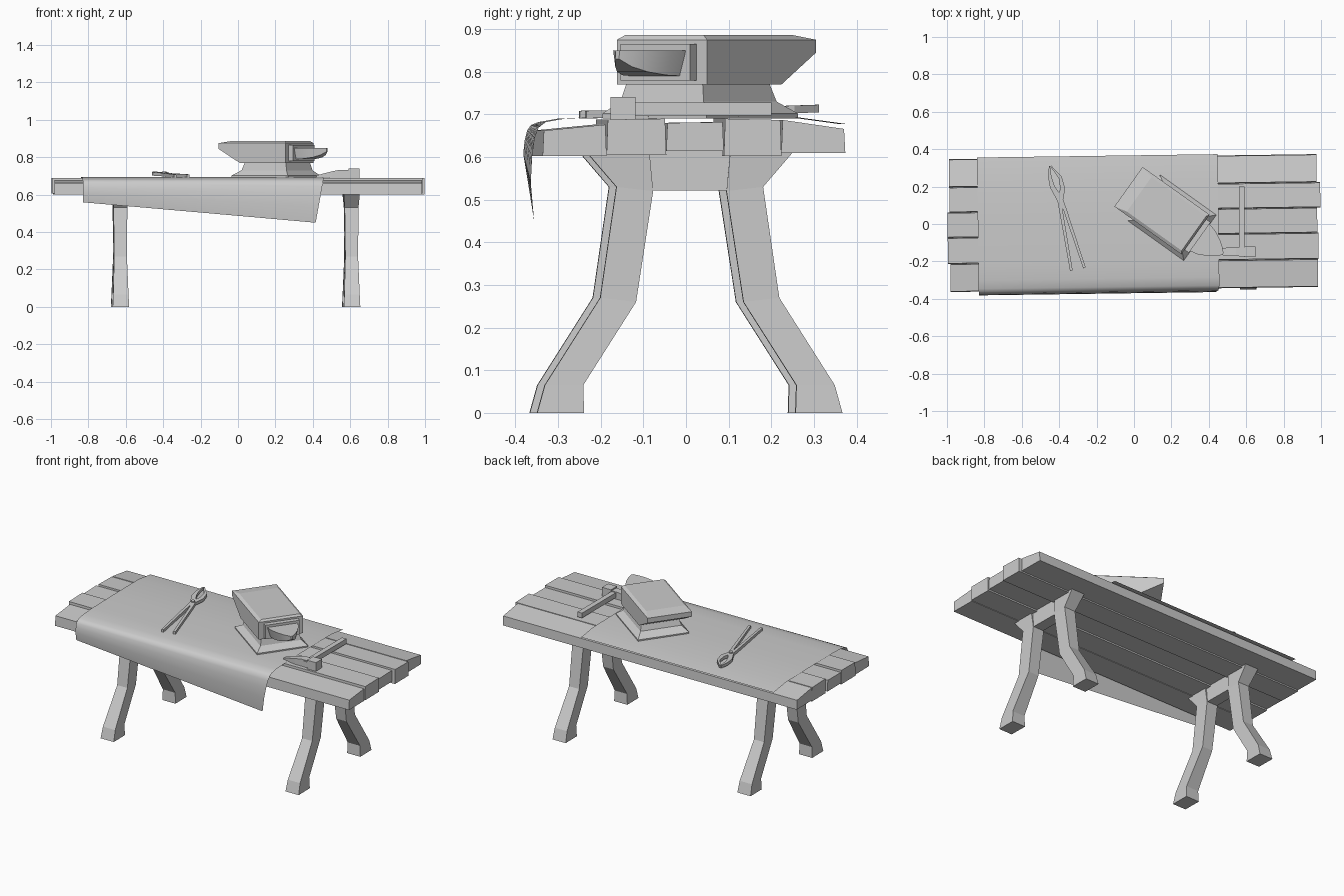
import bpy, bmesh, math
from mathutils import Matrix, Vector

cube = bpy.data.objects.get("Cube")
if cube:
    bpy.data.objects.remove(cube, do_unlink=True)

mat = bpy.data.materials.new("plain_grey")
mat.use_nodes = True
grey = (0.6, 0.6, 0.6, 1)
mat.diffuse_color = grey
mat.node_tree.nodes["Principled BSDF"].inputs["Base Color"].default_value = grey

SKEW = Matrix.Rotation(math.radians(0.8), 4, 'Z')
ANVIL = Matrix.Translation((0.174, 0.054, 0)) @ Matrix.Rotation(math.radians(-35.5), 4, 'Z')
PLAIN = Matrix.Identity(4)


def loft(name, rings, matrix=PLAIN, closed=True, smooth=False):
    """Skin a series of cross-sections; closed sections get end caps."""
    bm = bmesh.new()
    rows = [[bm.verts.new(p) for p in ring] for ring in rings]
    n = len(rows[0])
    for a, b in zip(rows, rows[1:]):
        for i in range(n if closed else n - 1):
            j = (i + 1) % n
            bm.faces.new((a[i], a[j], b[j], b[i]))
    if closed:
        bm.faces.new(rows[0])
        bm.faces.new(rows[-1])
    bmesh.ops.recalc_face_normals(bm, faces=bm.faces)
    mesh = bpy.data.meshes.new(name)
    bm.to_mesh(mesh)
    bm.free()
    mesh.materials.append(mat)
    ob = bpy.data.objects.new(name, mesh)
    bpy.context.collection.objects.link(ob)
    ob.matrix_world = matrix
    if smooth:
        bpy.ops.object.select_all(action='DESELECT')
        ob.select_set(True)
        bpy.context.view_layer.objects.active = ob
        bpy.ops.object.shade_smooth_by_angle(angle=math.radians(40))
    return ob


def rect(x0, x1, y0, y1, z):
    return [(x0, y0, z), (x1, y0, z), (x1, y1, z), (x0, y1, z)]


def box(name, x, y, z, matrix=PLAIN):
    return loft(name, [rect(*x, *y, h) for h in z], matrix)


# Table planks: y range, bottom, top at each side, x range
planks = [
    (-0.35, -0.20, 0.602, 0.662, 0.676, -0.985, 0.98),
    (-0.20, -0.06, 0.605, 0.688, 0.690, -0.997, 0.985),
    (-0.06, 0.075, 0.614, 0.680, 0.682, -0.997, 0.98),
    (0.075, 0.21, 0.602, 0.690, 0.687, -0.985, 0.998),
    (0.21, 0.36, 0.610, 0.687, 0.666, -0.985, 0.98),
]
for i, (y0, y1, zb, za, zc, x0, x1) in enumerate(planks):
    section = [(y0, zb), (y1, zb), (y1 - 0.003, zc), (y0 + 0.003, za)]
    loft(f"plank_{i + 1}", [[(x, y, z) for y, z in section] for x in (x0, x1)], SKEW)

# Bent legs and the cross beams joining them
leg = [  # outer y, outer z, inner y, inner z, half width
    (0.358, 0, 0.248, 0, 0.044),
    (0.340, 0.065, 0.250, 0.065, 0.041),
    (0.210, 0.27, 0.126, 0.26, 0.034),
    (0.172, 0.53, 0.086, 0.52, 0.037),
    (0.245, 0.615, 0.095, 0.615, 0.044),
]
for side, cx in (("right", -0.631), ("left", 0.605)):
    for end, s in (("front", -1), ("back", 1)):
        rings = [[(cx - w, s * yo, zo), (cx + w, s * yo, zo),
                  (cx + w, s * yi, zi), (cx - w, s * yi, zi)]
                 for yo, zo, yi, zi, w in leg]
        loft(f"{end}_{side}_leg", rings, SKEW)
    box(f"{side}_cross_beam", (cx - 0.034, cx + 0.034), (-0.1, 0.1), (0.522, 0.615), SKEW)

# Cloth draped over the front edge, hanging lower toward the left
top_profile = [(0.367, 0.678), (0.25, 0.694), (0, 0.695), (-0.2, 0.694),
               (-0.29, 0.690), (-0.335, 0.682)]
hang_profile = [(-0.352, 0.669), (-0.361, 0.645), (-0.367, 0.60), (-0.370, 0.54), (-0.362, 0.45)]
rows = []
for k in range(13):
    t = k / 12
    drop = 0.53 + 0.47 * t
    row = [(-0.835 + 1.287 * t, y, z) for y, z in top_profile]
    for y, z in hang_profile:
        d = (0.682 - z) * drop
        row.append((-0.835 + (1.287 - 0.18 * d) * t, y, 0.682 - d))
    rows.append(row)
loft("cloth", rows, SKEW, closed=False, smooth=True)

# Anvil: flared foot, waist, block with sloping heel, chamfered face
loft("anvil_base", [
    rect(-0.15, 0.22, -0.15, 0.15, 0.69),
    rect(-0.15, 0.22, -0.15, 0.15, 0.702),
    rect(-0.105, 0.19, -0.12, 0.12, 0.73),
    rect(-0.09, 0.18, -0.11, 0.11, 0.772)], ANVIL)
loft("anvil_block", [
    rect(-0.11, 0.19, -0.13, 0.13, 0.77),
    rect(-0.25, 0.19, -0.13, 0.13, 0.845),
    rect(-0.25, 0.19, -0.13, 0.13, 0.875),
    rect(-0.18, 0.18, -0.113, 0.113, 0.886)], ANVIL)
box("anvil_horn_step", (0.185, 0.218), (-0.1, 0.1), (0.78, 0.865), ANVIL)
horn = [(0.21, 0.09, 0.79), (0.26, 0.08, 0.792), (0.31, 0.055, 0.80),
        (0.345, 0.03, 0.812), (0.37, 0.006, 0.83)]
loft("anvil_horn", [[(u, -w, 0.85), (u, w, 0.85), (u, w * 0.8, zb), (u, -w * 0.8, zb)]
                    for u, w, zb in horn], ANVIL, smooth=True)

# Hammer: square head with a tapering peen, straight handle
head = [(0.42, 0.012, 0.692, 0.703), (0.50, 0.022, 0.690, 0.724), (0.545, 0.022, 0.690, 0.733),
        (0.59, 0.022, 0.690, 0.733), (0.59, 0.029, 0.686, 0.741), (0.65, 0.029, 0.686, 0.741)]
loft("hammer_head", [[(x, -0.148 - w, a), (x, -0.148 + w, a), (x, -0.148 + w, b), (x, -0.148 - w, b)]
                     for x, w, a, b in head])
box("hammer_handle", (0.562, 0.592), (-0.175, 0.2), (0.698, 0.728))


# Tongs: two crossing arms swept along flat paths, plus a rivet
def arm(name, path):
    rings = []
    pts = [Vector(p[:2]) for p in path]
    for i, (x, y, w) in enumerate(path):
        d = (pts[min(i + 1, len(pts) - 1)] - pts[max(i - 1, 0)]).normalized()
        nx, ny = -d.y * w, d.x * w
        z = 0.702 + 0.035 * max(y, -0.1)
        rings.append([(x - nx, y - ny, z - 0.008), (x + nx, y + ny, z - 0.008),
                      (x + nx, y + ny, z + 0.01), (x - nx, y - ny, z + 0.01)])
    loft(name, rings)


arm("tongs_left_arm", [(-0.265, -0.235, 0.007), (-0.37, 0.08, 0.009), (-0.395, 0.13, 0.016),
                       (-0.437, 0.20, 0.013), (-0.45, 0.25, 0.009), (-0.452, 0.31, 0.003)])
arm("tongs_right_arm", [(-0.335, -0.25, 0.007), (-0.392, 0.08, 0.009), (-0.395, 0.13, 0.016),
                        (-0.381, 0.19, 0.013), (-0.395, 0.25, 0.009), (-0.445, 0.31, 0.003)])
loft("tongs_rivet", [[(-0.395 + 0.012 * math.cos(a * math.pi / 4),
                       0.13 + 0.012 * math.sin(a * math.pi / 4), z) for a in range(8)]
                     for z in (0.70, 0.724)])
